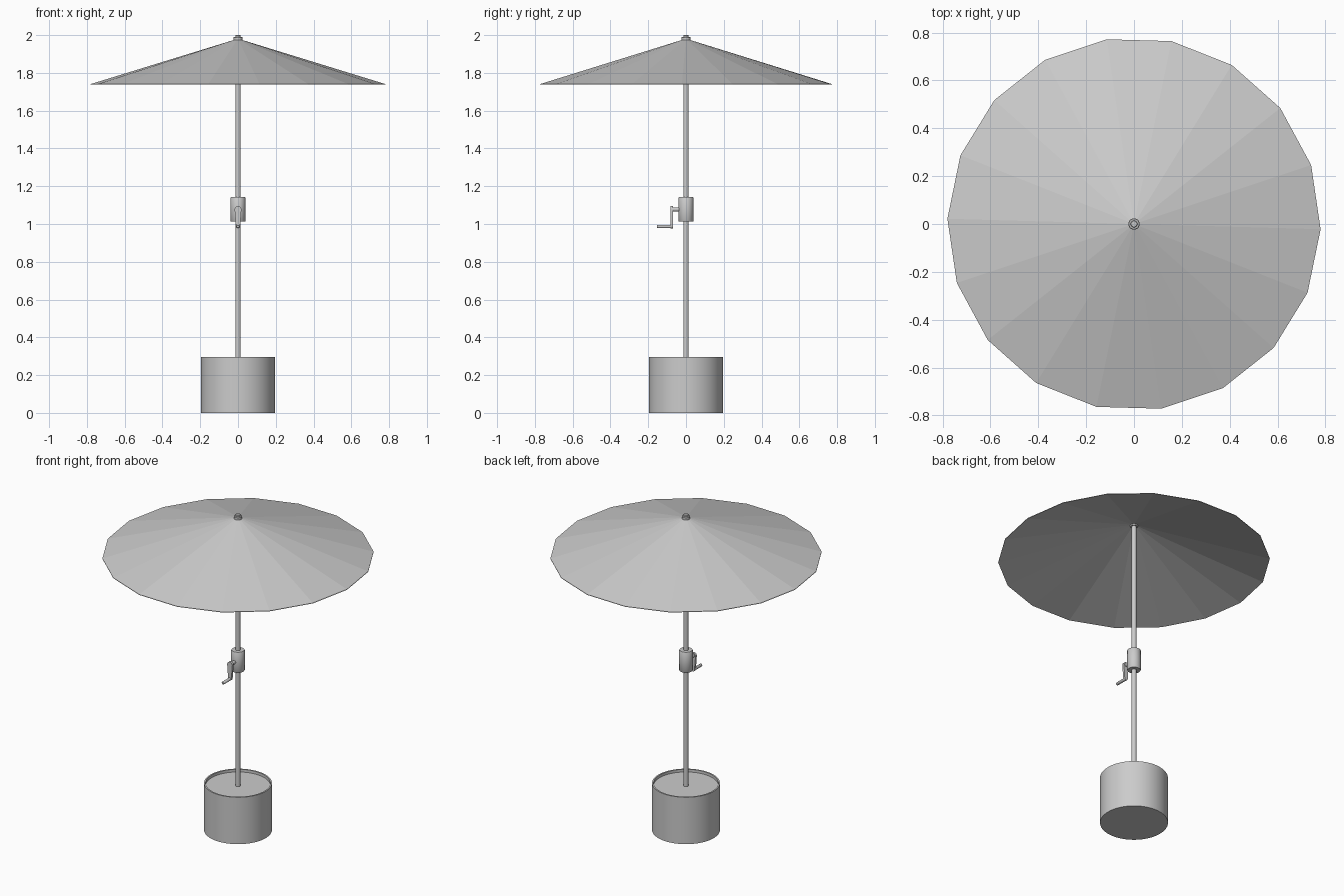
import bpy, bmesh
from math import cos, sin, pi, radians
from mathutils import Matrix, Vector

if "Cube" in bpy.data.objects:
    bpy.data.objects.remove(bpy.data.objects["Cube"])


def finish(name, bm, smooth=True):
    bmesh.ops.recalc_face_normals(bm, faces=bm.faces)
    mesh = bpy.data.meshes.new(name)
    bm.to_mesh(mesh)
    bm.free()
    obj = bpy.data.objects.new(name, mesh)
    bpy.context.collection.objects.link(obj)
    bpy.ops.object.select_all(action='DESELECT')
    obj.select_set(True)
    bpy.context.view_layer.objects.active = obj
    if smooth:
        bpy.ops.object.shade_smooth_by_angle(angle=radians(35))
    return obj


def lathe(name, profile, sides=32, matrix=Matrix(), offset=0.0, smooth=True):
    """Closed solid of revolution; profile runs axis to axis."""
    bm = bmesh.new()
    rings = []
    for r, z in profile:
        if r == 0:
            rings.append([bm.verts.new((0, 0, z))])
        else:
            rings.append([bm.verts.new((r * cos(offset + 2 * pi * i / sides),
                                        r * sin(offset + 2 * pi * i / sides), z))
                          for i in range(sides)])
    for a, b in zip(rings, rings[1:]):
        for i in range(sides):
            j = (i + 1) % sides
            quad = [a[i % len(a)], a[j % len(a)], b[j % len(b)], b[i % len(b)]]
            bm.faces.new(list(dict.fromkeys(quad)))
    bm.transform(matrix)
    return finish(name, bm, smooth)


def along_y(y, z):
    """Place a lathe so its axis points to the front from (0, y, z)."""
    return Matrix.Translation((0, y, z)) @ Matrix.Rotation(pi / 2, 4, 'X')


# Weighted drum base with a shallow recessed top
lathe("base", [(0, 0), (0.195, 0), (0.195, 0.297), (0.186, 0.297),
               (0.186, 0.28), (0, 0.28)], 64)

# Pole
lathe("pole", [(0, 0.27), (0.0145, 0.27), (0.0145, 1.975), (0, 1.975)], 24)

# Faceted thin canopy with 18 panels
lathe("canopy", [(0, 1.981), (0.78, 1.741), (0.78, 1.738), (0, 1.977)],
      18, offset=radians(-1.6), smooth=False)

# Stepped finial cap
lathe("top_cap", [(0, 1.962), (0.022, 1.962), (0.024, 1.974), (0.024, 1.988),
                  (0.021, 1.991), (0.014, 1.991), (0.014, 1.998),
                  (0.012, 2.0), (0, 2.0)], 24)

# Crank housing around the pole
lathe("crank_housing", [(0, 1.012), (0.037, 1.012), (0.039, 1.015), (0.039, 1.139),
                        (0.037, 1.142), (0, 1.142)], 32)

# Crank axle
lathe("crank_axle", [(0, 0), (0.011, 0), (0.011, 0.045), (0, 0.045)],
      20, along_y(-0.03, 1.077))

# Tapered crank arm: rounded outline, wide at the axle, narrow at the handle
bm = bmesh.new()
outline = []
for cz, r, start in ((1.077, 0.018, 0), (0.988, 0.011, pi)):
    for i in range(13):
        a = start + pi * i / 12
        outline.append(bm.verts.new((r * cos(a), -0.069, cz + r * sin(a))))
face = bm.faces.new(outline)
ext = bmesh.ops.extrude_face_region(bm, geom=[face])
bmesh.ops.translate(bm, vec=Vector((0, -0.014, 0)),
                    verts=[v for v in ext["geom"] if isinstance(v, bmesh.types.BMVert)])
finish("crank_arm", bm)

# Crank handle
lathe("crank_handle", [(0, 0), (0.009, 0), (0.009, 0.077), (0.007, 0.08), (0, 0.08)],
      20, along_y(-0.073, 0.987))
